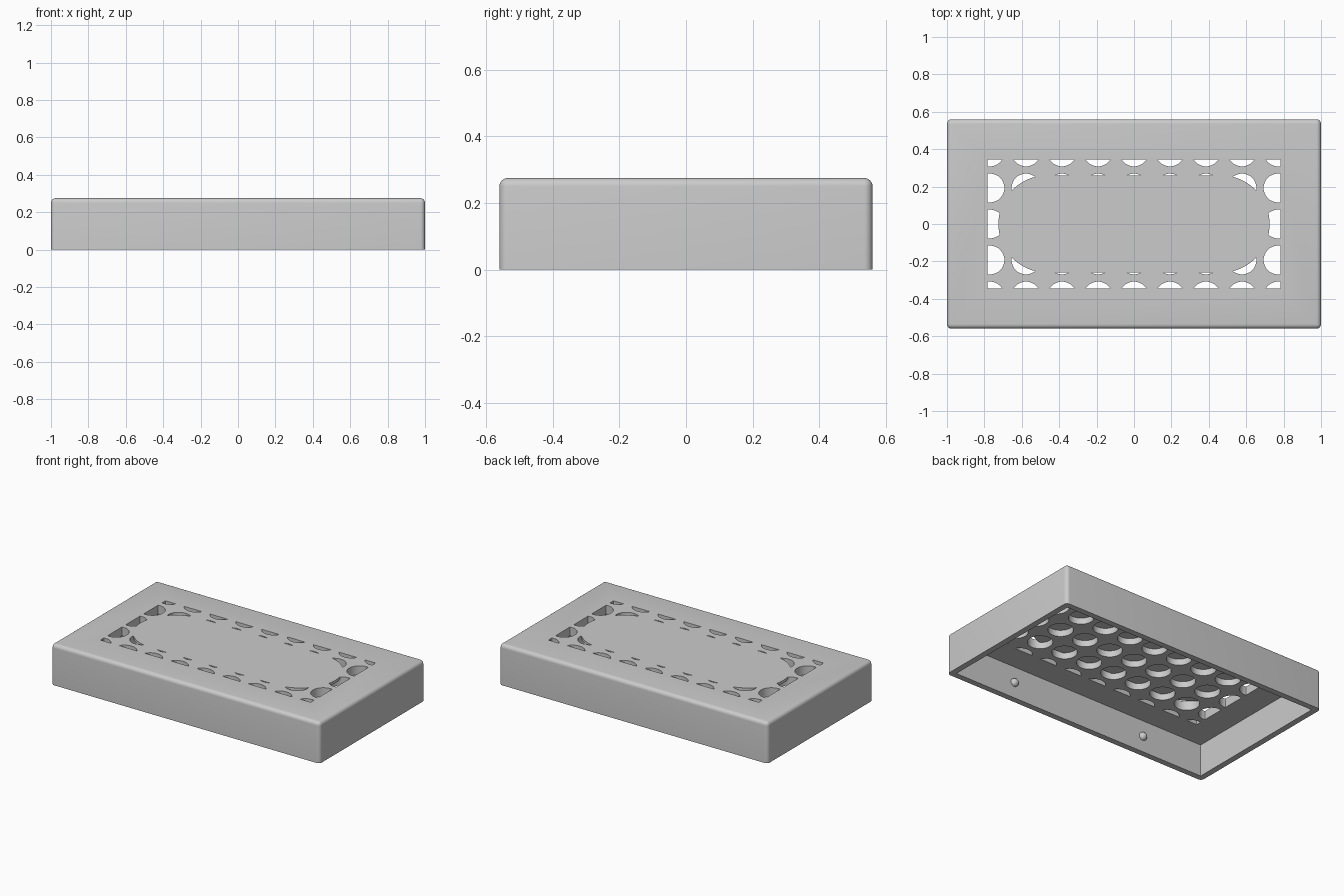
import bpy, bmesh, math
from mathutils import Matrix, Vector

cube = bpy.data.objects.get("Cube")
if cube:
    bpy.data.objects.remove(cube, do_unlink=True)

HX, HY, H = 1.0, 0.56, 0.275      # half length, half width, height
WALL, CEILING = 0.04, 0.215       # wall thickness, underside of top plate
PITCH, HOLE_R = 0.1925, 0.077     # square grid of round holes
ROUND = 0.025

grey = bpy.data.materials.new("light grey plastic")
grey.use_nodes = True
GREY = (0.6, 0.6, 0.6, 1)
grey.diffuse_color = GREY
grey.node_tree.nodes["Principled BSDF"].inputs["Base Color"].default_value = GREY


def make(name, bm):
    bmesh.ops.recalc_face_normals(bm, faces=bm.faces)
    mesh = bpy.data.meshes.new(name)
    bm.to_mesh(mesh)
    bm.free()
    obj = bpy.data.objects.new(name, mesh)
    mesh.materials.append(grey)
    bpy.context.collection.objects.link(obj)
    return obj


def box(bm, hx, hy, z0, z1):
    m = Matrix.Translation((0, 0, (z0 + z1) / 2)) @ Matrix.Diagonal((2 * hx, 2 * hy, z1 - z0, 1))
    bmesh.ops.create_cube(bm, size=1, matrix=m)


def activate(obj):
    bpy.ops.object.select_all(action='DESELECT')
    obj.select_set(True)
    bpy.context.view_layer.objects.active = obj


def boolean(obj, tool, operation):
    activate(obj)
    mod = obj.modifiers.new("cut", 'BOOLEAN')
    mod.operation, mod.object, mod.solver = operation, tool, 'EXACT'
    bpy.ops.object.modifier_apply(modifier=mod.name)
    bpy.data.objects.remove(tool, do_unlink=True)


def smooth(obj):
    activate(obj)
    bpy.ops.object.shade_smooth_by_angle(angle=math.radians(30))


# Outer shell, rounded on all edges except the open bottom
bm = bmesh.new()
box(bm, HX, HY, 0, H)
edges = [e for e in bm.edges if max(v.co.z for v in e.verts) > H / 2]
bmesh.ops.bevel(bm, geom=edges, offset=ROUND, segments=6, profile=0.5, affect='EDGES')
cover = make("cover", bm)

# Hollow inside, open at the bottom
bm = bmesh.new()
box(bm, HX - WALL, HY - WALL, -0.1, CEILING)
boolean(cover, make("cavity_cutter", bm), 'DIFFERENCE')

# Grid of round vent holes
bm = bmesh.new()
for i in range(-4, 5):
    for j in range(-2, 3):
        bmesh.ops.create_cone(bm, cap_ends=True, segments=48, radius1=HOLE_R, radius2=HOLE_R,
                              depth=0.2, matrix=Matrix.Translation((i * PITCH, j * PITCH, 0.28)))
holes = make("hole_cutter", bm)

# Rectangular window that clips the grid
bm = bmesh.new()
box(bm, 0.783, 0.346, 0.1, 0.5)
boolean(holes, make("window_cutter", bm), 'INTERSECT')

# Stadium-shaped skin that closes the middle holes near the top
bm = bmesh.new()
ring = []
for side in (1, -1):
    for k in range(33):
        a = math.pi * (k / 32 - 0.5)
        ring.append(bm.verts.new((side * (0.465 + 0.26 * math.cos(a)), side * 0.26 * math.sin(a), 0.257)))
face = bm.faces.new(ring)
top = bmesh.ops.extrude_face_region(bm, geom=[face])["geom"]
bmesh.ops.translate(bm, vec=Vector((0, 0, 0.3)),
                    verts=[g for g in top if isinstance(g, bmesh.types.BMVert)])
boolean(holes, make("skin_cutter", bm), 'DIFFERENCE')

boolean(cover, holes, 'DIFFERENCE')
smooth(cover)

# Snap bumps on the inside of the long walls
for y, row in ((-1, "front"), (1, "back")):
    for x, side in ((-0.505, "right"), (0.505, "left")):
        bm = bmesh.new()
        bmesh.ops.create_uvsphere(bm, u_segments=24, v_segments=12, radius=0.027,
                                  matrix=Matrix.Translation((x, y * (HY - WALL), 0.105)))
        smooth(make(f"snap_bump_{row}_{side}", bm))
